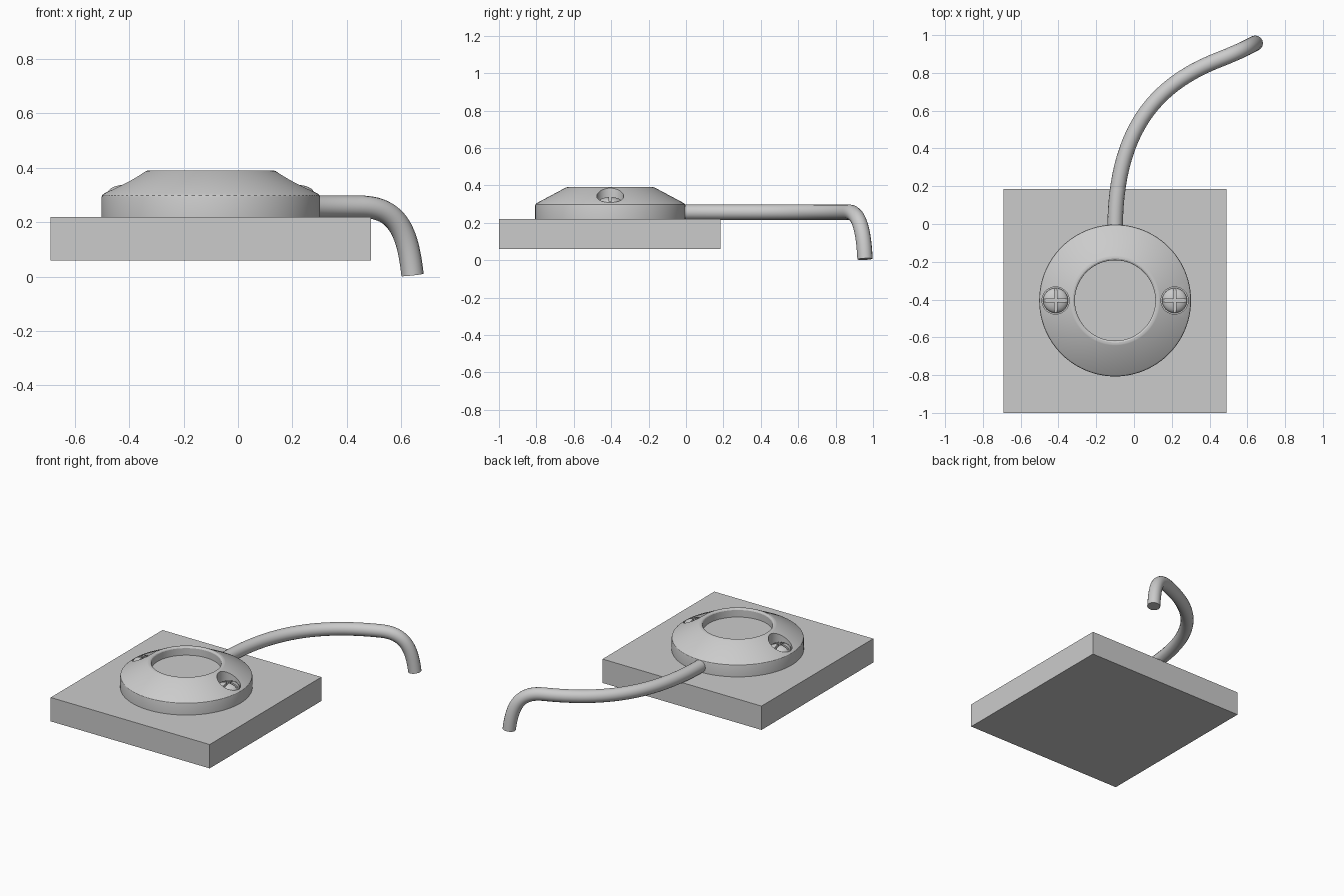
import bpy, bmesh, math
from mathutils import Vector

if "Cube" in bpy.data.objects:
    bpy.data.objects.remove(bpy.data.objects["Cube"])

CX, CY = -0.10, -0.405      # centre of the round housing


def finish(name, bm, loc=(0, 0, 0), smooth=True):
    bmesh.ops.remove_doubles(bm, verts=bm.verts, dist=1e-5)
    bmesh.ops.recalc_face_normals(bm, faces=bm.faces)
    me = bpy.data.meshes.new(name)
    bm.to_mesh(me)
    bm.free()
    ob = bpy.data.objects.new(name, me)
    ob.location = loc
    bpy.context.collection.objects.link(ob)
    if smooth:
        shade(ob)
    return ob


def shade(ob):
    bpy.ops.object.select_all(action='DESELECT')
    ob.select_set(True)
    bpy.context.view_layer.objects.active = ob
    bpy.ops.object.shade_smooth_by_angle(angle=math.radians(25))


def lathe(name, profile, loc, steps):
    bm = bmesh.new()
    vs = [bm.verts.new((r, 0, z)) for r, z in profile]
    es = [bm.edges.new(p) for p in zip(vs, vs[1:])]
    bmesh.ops.spin(bm, geom=vs + es, cent=(0, 0, 0), axis=(0, 0, 1),
                   angle=math.tau, steps=steps)
    return finish(name, bm, loc)


def box(name, lo, hi):
    bm = bmesh.new()
    bmesh.ops.create_cube(bm, size=1)
    lo, hi = Vector(lo), Vector(hi)
    bmesh.ops.scale(bm, vec=hi - lo, verts=bm.verts)
    return finish(name, bm, (lo + hi) / 2, False)


def cut(ob, cutters):
    for c in cutters:
        m = ob.modifiers.new("cut", 'BOOLEAN')
        m.operation, m.object, m.solver = 'DIFFERENCE', c, 'EXACT'
        bpy.context.view_layer.objects.active = ob
        bpy.ops.object.modifier_apply(modifier=m.name)
        bpy.data.objects.remove(c)
    shade(ob)


# square mounting plate
box("mounting_plate", (-0.69, -1.0, 0.06), (0.49, 0.185, 0.22))

# round housing with sloped shoulder and recessed centre
housing = lathe("housing", [
    (0, 0.22), (0.402, 0.22), (0.402, 0.292), (0.400, 0.299), (0.392, 0.306),
    (0.238, 0.388), (0.232, 0.39), (0.222, 0.39), (0.216, 0.387),
    (0.213, 0.382), (0.213, 0.335), (0, 0.335)], (CX, CY, 0), 96)

# screw pockets and cross-slotted screws on both sides
pockets = []
for side, label in ((-1, "left"), (1, "right")):
    x = CX + side * 0.315
    pockets.append(lathe("pocket_cutter", [(0, 0.295), (0.072, 0.295),
                                           (0.072, 0.45), (0, 0.45)], (x, CY, 0), 48))
    dome = [(0.066 * math.cos(a), 0.305 + 0.033 * math.sin(a))
            for a in (math.radians(11.25 * i) for i in range(8))]
    screw = lathe(label + "_screw", [(0, 0.29), (0.066, 0.29)] + dome + [(0, 0.338)],
                  (x, CY, 0), 40)
    w = 0.007
    cut(screw, [box("slot_a", (x - 0.1, CY - w, 0.315), (x + 0.1, CY + w, 0.4)),
                box("slot_b", (x - w, CY - 0.1, 0.315), (x + w, CY + 0.1, 0.4))])
cut(housing, pockets)

# cable leaving the back and bending down
cu = bpy.data.curves.new("cable", 'CURVE')
cu.dimensions = '3D'
cu.bevel_depth, cu.bevel_resolution = 0.041, 6
cu.resolution_u, cu.use_fill_caps = 24, True
sp = cu.splines.new('BEZIER')
pts = [((-0.1, -0.03, 0.257), (-0.1, -0.1, 0.257), (-0.1, 0.48, 0.257)),
       ((0.45, 0.87, 0.257), (0.10, 0.735, 0.257), (0.59, 0.925, 0.257)),
       ((0.642, 0.957, 0.006), (0.625, 0.95, 0.16), (0.645, 0.96, -0.05))]
sp.bezier_points.add(len(pts) - 1)
for bp, (co, left, right) in zip(sp.bezier_points, pts):
    bp.handle_left_type = bp.handle_right_type = 'FREE'
    bp.co, bp.handle_left, bp.handle_right = co, left, right
cable = bpy.data.objects.new("cable", cu)
bpy.context.collection.objects.link(cable)
bpy.ops.object.select_all(action='DESELECT')
cable.select_set(True)
bpy.context.view_layer.objects.active = cable
bpy.ops.object.convert(target='MESH')
shade(bpy.context.view_layer.objects.active)
